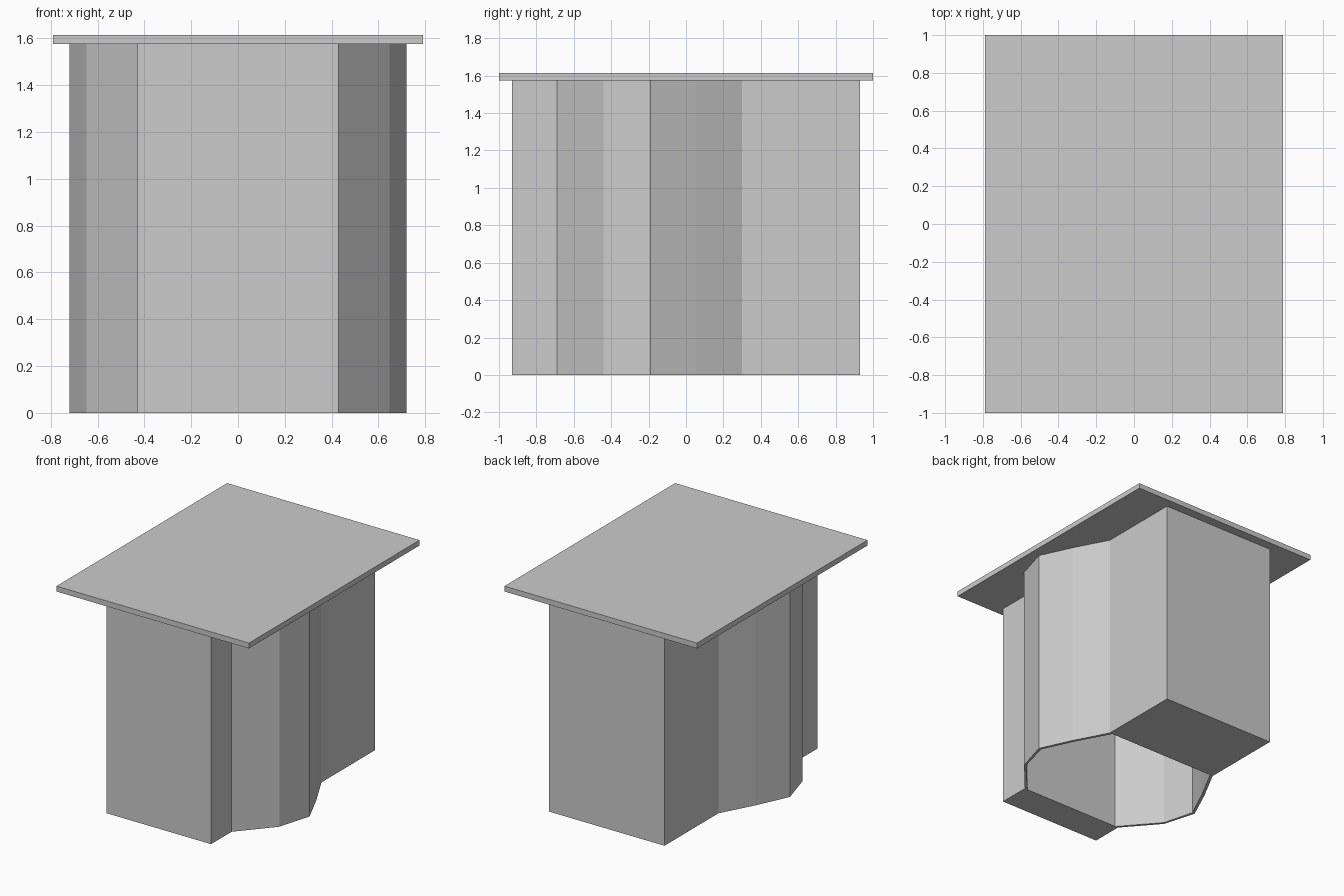
import bpy, bmesh

if "Cube" in bpy.data.objects:
    bpy.data.objects.remove(bpy.data.objects["Cube"])

BODY_H = 1.575
TOP_H = 1.615


def prism(name, outline, z0, z1):
    """Closed upright prism from a plan outline."""
    bm = bmesh.new()
    face = bm.faces.new([bm.verts.new((x, y, z0)) for x, y in outline])
    res = bmesh.ops.extrude_face_region(bm, geom=[face])
    verts = [g for g in res["geom"] if isinstance(g, bmesh.types.BMVert)]
    bmesh.ops.translate(bm, verts=verts, vec=(0, 0, z1 - z0))
    bmesh.ops.recalc_face_normals(bm, faces=bm.faces)
    me = bpy.data.meshes.new(name)
    bm.to_mesh(me)
    bm.free()
    ob = bpy.data.objects.new(name, me)
    bpy.context.collection.objects.link(ob)
    return ob


def box(name, hx, y0, y1, z0, z1):
    return prism(name, [(-hx, y0), (hx, y0), (hx, y1), (-hx, y1)], z0, z1)


# Flat rectangular top
box("table_top", 0.79, -1.0, 1.0, BODY_H, TOP_H)

# Solid end blocks, the back one wider and deeper
box("front_block", 0.43, -0.93, -0.69, 0, BODY_H)
box("back_block", 0.475, 0.30, 0.93, 0, BODY_H)

# Thin bulging side panels, open between the blocks
outer = [(0.43, -0.69), (0.647, -0.44), (0.72, -0.19), (0.607, 0.053), (0.475, 0.30)]
inner = [(0.405, -0.69), (0.635, -0.425), (0.698, -0.19), (0.589, 0.043), (0.452, 0.30)]
for side, s in (("right", 1), ("left", -1)):
    outline = [(s * x, y) for x, y in outer + inner[::-1]]
    prism(side + "_side_panel", outline, 0, BODY_H)
